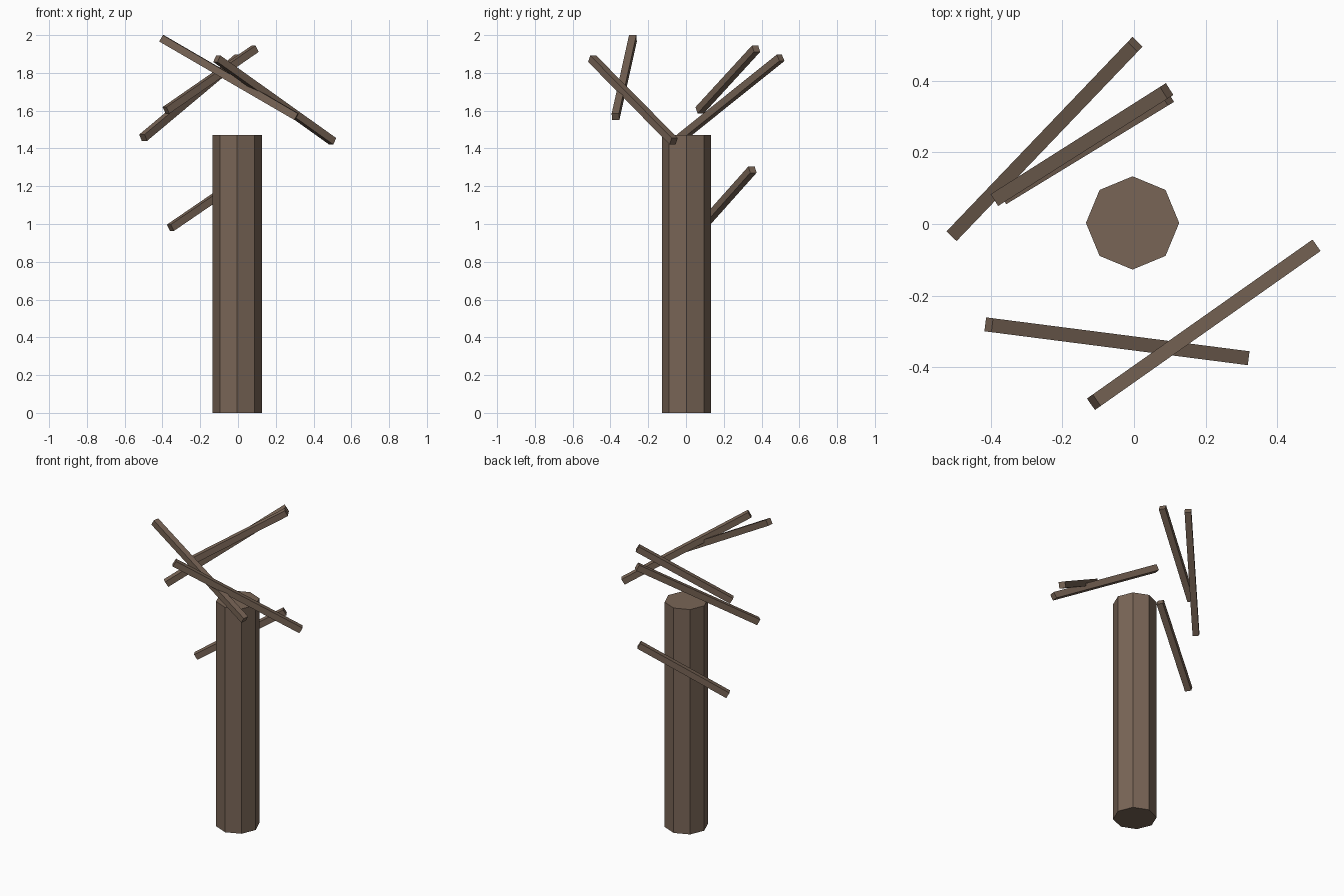
import bpy
import math
from mathutils import Vector, Matrix

if "Cube" in bpy.data.objects:
    bpy.data.objects.remove(bpy.data.objects["Cube"])

bark = bpy.data.materials.new("bark brown")
bark.diffuse_color = (0.19, 0.13, 0.093, 1)
bark.use_nodes = True
bark.node_tree.nodes["Principled BSDF"].inputs["Base Color"].default_value = bark.diffuse_color

# Trunk: eight-sided column with corners on the axes
bpy.ops.mesh.primitive_cylinder_add(vertices=8, radius=0.13, depth=1.47,
                                    location=(-0.004, 0.003, 0.735))
trunk = bpy.context.object
trunk.name = "trunk"
trunk.data.materials.append(bark)

THICK = 0.039


def branch(name, low, high):
    """Square beam between two points, with its side faces upright."""
    low, high = Vector(low), Vector(high)
    along = (high - low).normalized()
    side = Vector((0, 0, 1)).cross(along).normalized()
    up = along.cross(side)
    bpy.ops.mesh.primitive_cube_add(size=1)
    ob = bpy.context.object
    ob.name = name
    turn = Matrix((along, side, up)).transposed().to_4x4()
    size = Matrix.Diagonal(((high - low).length, THICK, THICK, 1))
    ob.data.transform(turn @ size)
    ob.location = (low + high) / 2
    ob.data.materials.append(bark)


# Bare branches, all sloping about 30 degrees
branch("branch_back_left", (-0.502, -0.027, 1.457), (0.003, 0.501, 1.880))
branch("branch_back_upper", (-0.381, 0.072, 1.602), (0.091, 0.371, 1.928))
branch("branch_back_lower", (-0.358, 0.077, 0.980), (0.093, 0.352, 1.288))
branch("branch_front_left", (0.310, -0.373, 1.568), (-0.405, -0.281, 1.983))
branch("branch_front_right", (0.501, -0.065, 1.438), (-0.112, -0.497, 1.875))
